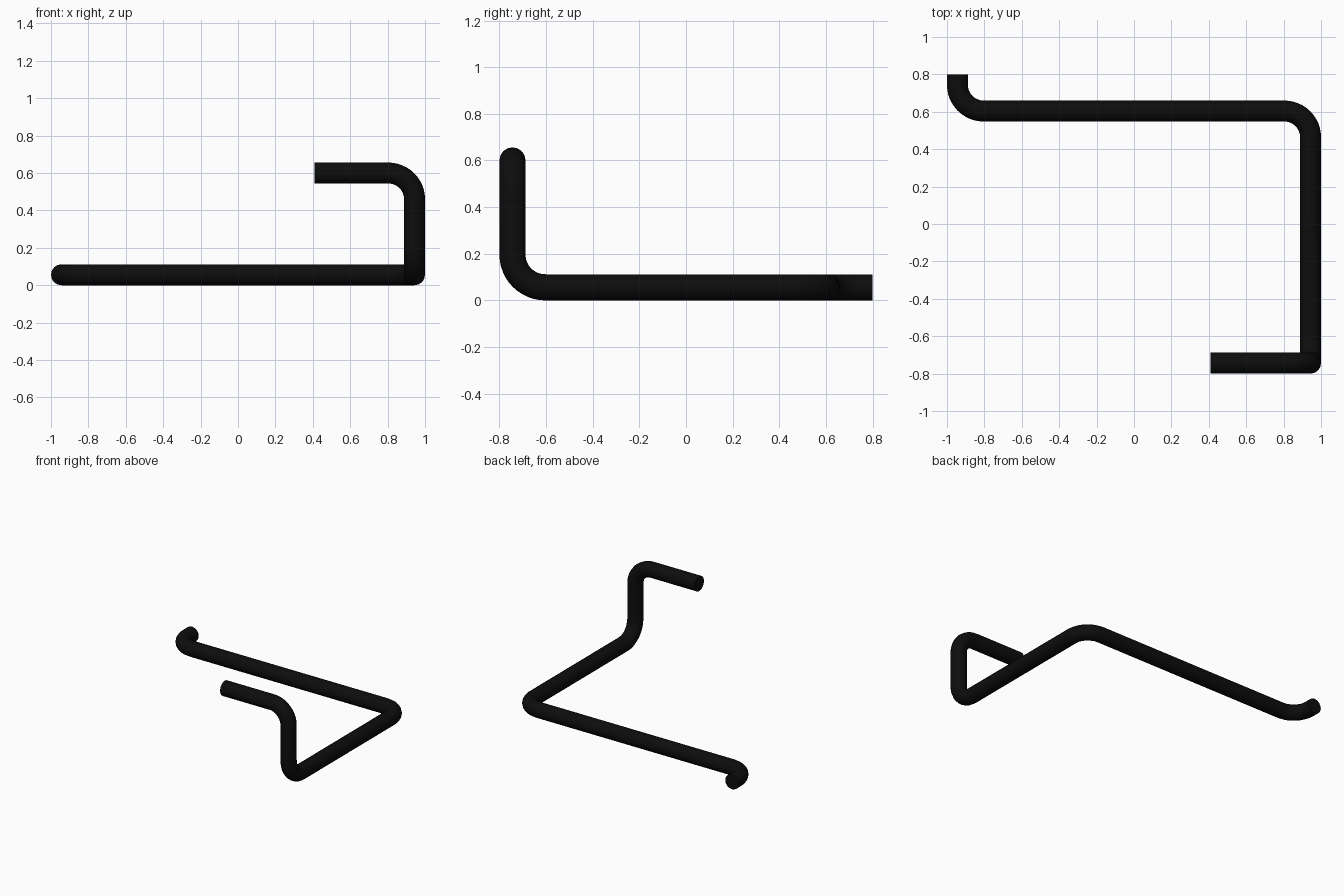
import bpy
import math
from mathutils import Vector

cube = bpy.data.objects.get("Cube")
if cube:
    bpy.data.objects.remove(cube, do_unlink=True)

TUBE = 0.056    # tube radius
BEND = 0.14     # centreline bend radius
STEPS = 12      # segments per bend

# Matte black finish
black = bpy.data.materials.new("matte_black")
black.use_nodes = True
colour = (0.004, 0.004, 0.004, 1)
black.diffuse_color = colour
black.node_tree.nodes["Principled BSDF"].inputs["Base Color"].default_value = colour

# Corners of the bent rod's centreline
corners = [Vector(p) for p in (
    (-0.944, 0.80, TUBE), (-0.944, 0.604, TUBE), (0.944, 0.604, TUBE),
    (0.944, -0.744, TUBE), (0.944, -0.744, 0.60), (0.41, -0.744, 0.60))]


def rounded(points):
    """Replace every inner right-angle corner with a circular arc."""
    path = [points[0]]
    for before, corner, after in zip(points, points[1:], points[2:]):
        back = (before - corner).normalized()
        ahead = (after - corner).normalized()
        centre = corner + (back + ahead) * BEND
        for i in range(STEPS + 1):
            a = math.pi / 2 * i / STEPS
            path.append(centre - (ahead * math.cos(a) + back * math.sin(a)) * BEND)
    return path + [points[-1]]


# Round tube swept along the path, with flat closed ends
curve = bpy.data.curves.new("bent_rod", "CURVE")
curve.dimensions = "3D"
curve.bevel_depth = TUBE
curve.bevel_resolution = 6
curve.use_fill_caps = True
path = rounded(corners)
spline = curve.splines.new("POLY")
spline.points.add(len(path) - 1)
for point, co in zip(spline.points, path):
    point.co = (*co, 1)
curve.materials.append(black)

rod = bpy.data.objects.new("bent_rod", curve)
bpy.context.collection.objects.link(rod)
bpy.ops.object.select_all(action="DESELECT")
rod.select_set(True)
bpy.context.view_layer.objects.active = rod
bpy.ops.object.convert(target="MESH")
bpy.ops.object.shade_smooth_by_angle(angle=math.radians(40))
